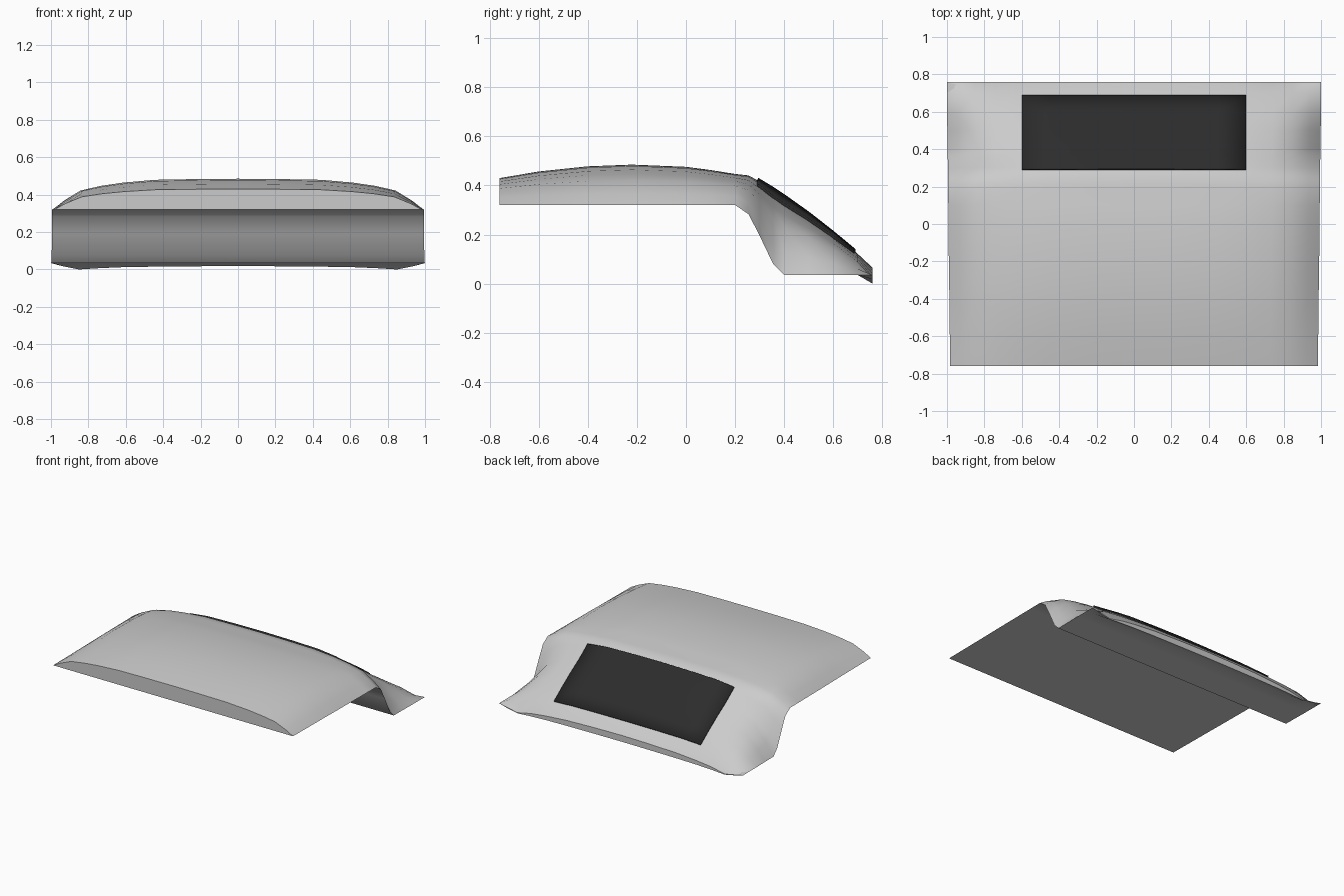
import bpy, bmesh

if "Cube" in bpy.data.objects:
    bpy.data.objects.remove(bpy.data.objects["Cube"])

# Half cross-section: (x fraction, height fraction), from centre to side edge
HALF = [(0, 1), (.22, .99), (.45, .965), (.62, .875), (.74, .77), (.85, .62), (.94, .29), (1, 0)]
SECTION = [(-x, h) for x, h in reversed(HALF[1:])] + HALF

# Stations along the body: y, underside z, centre-line z, half width
STATIONS = [(-.76, .32, .43, .983), (-.6, .32, .457, .985), (-.4, .32, .478, .987),
            (-.22, .32, .485, .99), (0, .32, .476, .992), (.1, .32, .463, .993),
            (.2, .32, .447, .994), (.255, .283, .441, .994), (.3, .195, .416, .995),
            (.355, .08, .383, .996), (.4, .035, .353, .997), (.5, .035, .282, .998),
            (.6, .035, .204, 1), (.7, .035, .121, 1)]

# Rear lip heights from centre to side edge
LIP_TOP = [.065, .062, .055, .042, .028, .005, .022, .035]
LIP_BOTTOM = [.018, .017, .015, .012, .007, 0, .018, .034]


def mirror(values):
    return values[:0:-1] + values


def lerp_table(table, t, col):
    for a, b in zip(table, table[1:]):
        if t <= b[0]:
            return a[col] + (b[col] - a[col]) * (t - a[0]) / (b[0] - a[0])
    return table[-1][col]


def grid_faces(bm, rows, flip=False):
    for r0, r1 in zip(rows, rows[1:]):
        for i in range(len(r0) - 1):
            quad = [r0[i], r0[i + 1], r1[i + 1], r1[i]]
            bm.faces.new(quad[::-1] if flip else quad)


def finish(name, bm):
    bmesh.ops.remove_doubles(bm, verts=bm.verts, dist=1e-5)
    bmesh.ops.recalc_face_normals(bm, faces=bm.faces)
    mesh = bpy.data.meshes.new(name)
    bm.to_mesh(mesh)
    bm.free()
    obj = bpy.data.objects.new(name, mesh)
    bpy.context.collection.objects.link(obj)
    bpy.ops.object.select_all(action='DESELECT')
    obj.select_set(True)
    bpy.context.view_layer.objects.active = obj
    bpy.ops.object.shade_smooth_by_angle(angle=.6)
    return obj


# Roof shell: lofted top, stepped underside, closed ends and a drooping rear lip
bm = bmesh.new()
top, under = [], []
for y, zb, zt, w in STATIONS:
    top.append([bm.verts.new((x * w, y, zb + h * (zt - zb))) for x, h in SECTION])
    under.append([bm.verts.new((x * w, y, zb)) for x, h in SECTION])
for rows, lip in ((top, LIP_TOP), (under, LIP_BOTTOM)):
    rows.append([bm.verts.new((s[0], .76, z)) for s, z in zip(SECTION, mirror(lip))])
grid_faces(bm, top)
grid_faces(bm, under, True)
grid_faces(bm, [under[0], top[0]])
grid_faces(bm, [top[-1], under[-1]])
# Merge the coincident side edges, dropping the collapsed quads
bmesh.ops.dissolve_degenerate(bm, dist=1e-5, edges=bm.edges)
finish("roof_shell", bm)

# Rear window: dark curved panel riding just above the sloping shell
xs = [-.6, -.45, -.22, 0, .22, .45, .6]
ys = [.295, .3, .355, .4, .5, .6, .69]
bm = bmesh.new()
rows = []
for y in ys:
    zb, zt, w = (lerp_table(STATIONS, y, c) for c in (1, 2, 3))
    rows.append([bm.verts.new((x, y, zb + (zt - zb) * lerp_table(HALF, abs(x) / w, 1) + .012))
                 for x in xs])
grid_faces(bm, rows)
window = finish("rear_window", bm)
solid = window.modifiers.new("thickness", 'SOLIDIFY')
solid.thickness = .012
solid.offset = -1 if window.data.polygons[0].normal.z > 0 else 1
glass = bpy.data.materials.new("dark_glass")
glass.diffuse_color = (.025, .025, .025, 1)
glass.use_nodes = True
glass.node_tree.nodes["Principled BSDF"].inputs["Base Color"].default_value = glass.diffuse_color
window.data.materials.append(glass)
